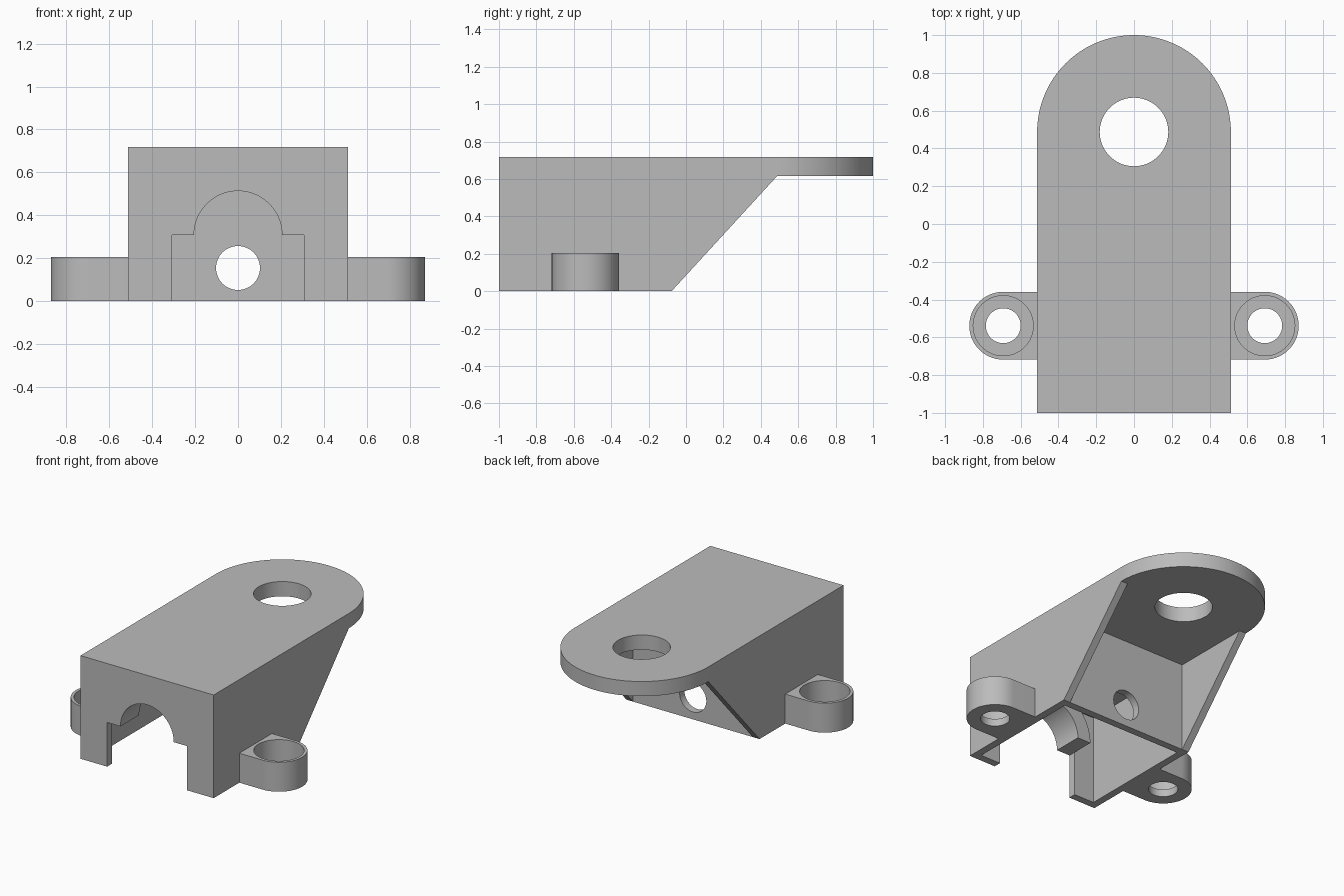
import bpy, bmesh, math
from mathutils import Vector

if "Cube" in bpy.data.objects:
    bpy.data.objects.remove(bpy.data.objects["Cube"])

U = 2 / 19.5            # design module: every size is a multiple of this
W = 5 * U               # half width of the bracket
T = 0.5 * U             # wall thickness
H = 7 * U               # total height
CEIL = 6 * U            # underside of the top plate
FOOT = -1 + 9 * U       # rear end of the footprint
HOLE_Y = 1 - W          # centre of the rounded end
LUG_Y = -1 + 4.5 * U

grey = bpy.data.materials.new("light grey")
grey.diffuse_color = (0.5, 0.5, 0.5, 1)
grey.use_nodes = True
grey.node_tree.nodes["Principled BSDF"].inputs["Base Color"].default_value = grey.diffuse_color


def prism(name, points, axis, lo, hi):
    """Extrude a 2D outline along x, y or z; the other two axes keep their order."""
    def place(p, d):
        a, b = p
        return Vector({"x": (d, a, b), "y": (a, d, b), "z": (a, b, d)}[axis])
    bm = bmesh.new()
    low = [bm.verts.new(place(p, lo)) for p in points]
    high = [bm.verts.new(place(p, hi)) for p in points]
    bm.faces.new(low)
    bm.faces.new(high)
    n = len(points)
    for i in range(n):
        j = (i + 1) % n
        bm.faces.new((low[i], low[j], high[j], high[i]))
    bmesh.ops.recalc_face_normals(bm, faces=bm.faces)
    mesh = bpy.data.meshes.new(name)
    bm.to_mesh(mesh)
    bm.free()
    mesh.materials.append(grey)
    ob = bpy.data.objects.new(name, mesh)
    bpy.context.collection.objects.link(ob)
    return ob


def arc(cx, cy, r, a0=0, a1=360, n=64):
    full = a1 - a0 == 360
    angles = [math.radians(a0 + (a1 - a0) * i / n) for i in range(n if full else n + 1)]
    return [(cx + r * math.cos(a), cy + r * math.sin(a)) for a in angles]


def rect(x0, x1, y0, y1):
    return [(x0, y0), (x1, y0), (x1, y1), (x0, y1)]


def combine(target, tool, operation):
    mod = target.modifiers.new(operation, "BOOLEAN")
    mod.operation = operation
    mod.solver = "EXACT"
    mod.object = tool
    bpy.context.view_layer.objects.active = target
    bpy.ops.object.modifier_apply(modifier=mod.name)
    bpy.data.objects.remove(tool)


def cut(target, points, axis, lo, hi):
    combine(target, prism("cutter", points, axis, lo, hi), "DIFFERENCE")


# Housing: side profile with sloped rear, hollowed in front of and behind the rear wall
housing = prism("housing", [(-1, 0), (FOOT, 0), (HOLE_Y, CEIL), (HOLE_Y, H), (-1, H)], "x", -W, W)
cut(housing, rect(-W + T, W - T, -1 + T, FOOT - T), "z", -0.2, CEIL)
cut(housing, rect(-W + T, W - T, FOOT, 1.2), "z", -0.2, CEIL)

# Rounded plate end and its large hole
end = arc(0, HOLE_Y, W, 0, 180, 64) + [(-W, HOLE_Y - T), (W, HOLE_Y - T)]
combine(housing, prism("plate_end", end, "z", CEIL, H), "UNION")
cut(housing, arc(0, HOLE_Y, 1.77 * U), "z", CEIL - 0.1, H + 0.1)

# Front opening: wide slot below, arch above
opening = [(3 * U, -0.2), (3 * U, 3 * U)] + arc(0, 3 * U, 2 * U, 0, 180, 48) + [(-3 * U, 3 * U), (-3 * U, -0.2)]
cut(housing, opening, "y", -1.2, -1 + 1.5 * T)

# Small round hole in the rear wall
cut(housing, arc(0, 1.5 * U, U), "y", FOOT - 2 * T, FOOT + T)

# Half-ring collar behind the arch
ring = arc(0, 3 * U, 3 * U, 0, 180, 48) + arc(0, 3 * U, 2 * U, 180, 0, 48)
collar = prism("arch_collar", ring, "y", -1 + T, -1 + 2 * U)

# Side lugs with counterbored screw holes
lugs = []
for side, label in ((1, "right"), (-1, "left")):
    cx, r = 6.75 * U, 1.75 * U
    outline = [(W, LUG_Y - r)] + arc(cx, LUG_Y, r, -90, 90, 40) + [(W, LUG_Y + r)]
    lug = prism(label + "_lug", [(side * x, y) for x, y in outline], "z", 0, 2 * U)
    cut(lug, arc(side * cx, LUG_Y, 1.55 * U), "z", T, 1)
    cut(lug, arc(side * cx, LUG_Y, 0.9 * U), "z", -0.2, 1)
    lugs.append(lug)

# Smooth the round surfaces, keep the edges sharp
for ob in [housing, collar] + lugs:
    bpy.ops.object.select_all(action="DESELECT")
    ob.select_set(True)
    bpy.context.view_layer.objects.active = ob
    bpy.ops.object.shade_smooth_by_angle(angle=math.radians(30))
